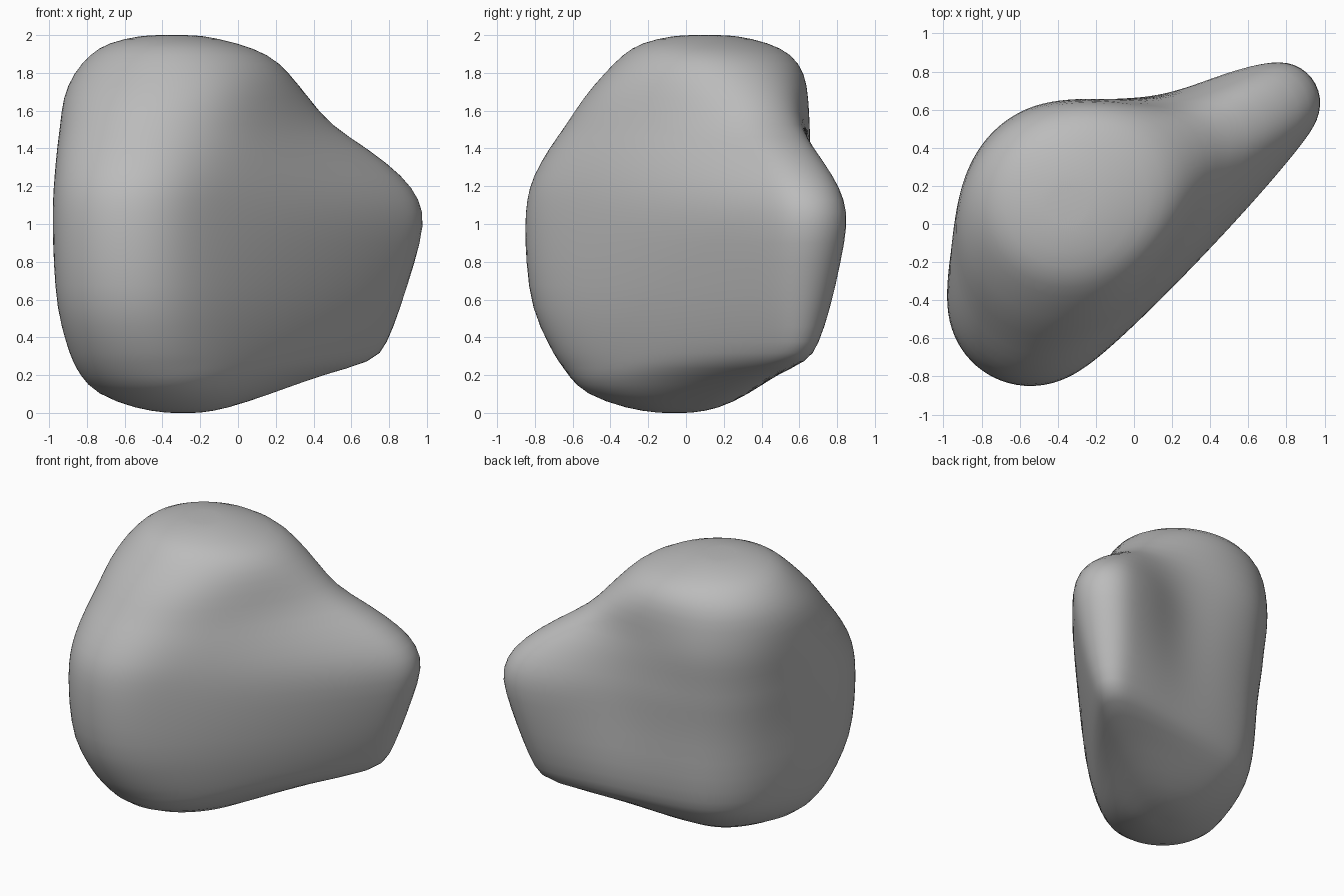
import bpy
import bmesh
import math
from mathutils import Vector

if "Cube" in bpy.data.objects:
    bpy.data.objects.remove(bpy.data.objects["Cube"], do_unlink=True)

SEGMENTS = 72
POWER = 14                              # lower values blend the masses more softly
CORE = Vector((-0.32, 0.07))            # centre of the main mass
FRONT_REACH = Vector((-0.225, -0.49))   # offset of the front bulge
SPUR_REACH = Vector((1.09, 0.57))       # offset of the thin side spur

# Height, core radius, front reach, front radius, spur reach, spur radius
LEVELS = [
    (0.0, 0.09, 0, 0.01, 0, 0.01),
    (0.02, 0.21, 0.25, 0.16, 0.12, 0.12),
    (0.1, 0.35, 0.42, 0.34, 0.36, 0.1),
    (0.2, 0.45, 0.58, 0.385, 0.64, 0.07),
    (0.27, 0.49, 0.7, 0.395, 0.89, 0.08),
    (0.36, 0.52, 0.8, 0.405, 0.92, 0.11),
    (0.55, 0.55, 0.95, 0.425, 0.93, 0.17),
    (0.8, 0.56, 1, 0.43, 0.97, 0.205),
    (1.0, 0.57, 1, 0.435, 1, 0.225),
    (1.13, 0.58, 0.98, 0.435, 0.98, 0.22),
    (1.25, 0.58, 0.91, 0.44, 0.92, 0.2),
    (1.4, 0.58, 0.72, 0.455, 0.76, 0.19),
    (1.52, 0.57, 0.54, 0.46, 0.54, 0.24),
    (1.67, 0.54, 0.28, 0.5, 0.37, 0.32),
    (1.8, 0.51, 0.1, 0.45, 0.22, 0.38),
    (1.9, 0.43, 0, 0.36, 0.12, 0.38),
    (1.96, 0.34, 0, 0.01, 0, 0.01),
    (2.0, 0.16, 0, 0.01, 0, 0.01),
]


def ramp(z, start, end):
    return min(1, max(0, (z - start) / (end - start)))


def outline(z, core_r, front_t, front_r, spur_t, spur_r):
    """Evenly spaced points around a soft hull of three circles."""
    base = CORE + Vector((-0.03, 0.03)) * ramp(z, 1.3, 1.7) + Vector((0, -0.1)) * ramp(z, 0.3, 0)
    lean = Vector((0.03, -0.03)) * ramp(z, 1.45, 0.8)
    circles = [(lean, core_r), (FRONT_REACH * front_t, front_r), (SPUR_REACH * spur_t, spur_r)]
    steps = SEGMENTS * 8
    hull = []
    for i in range(steps):
        a = math.radians(135) + math.tau * i / steps
        d = Vector((math.cos(a), math.sin(a)))
        reach = [max(0, c.dot(d) + r) for c, r in circles]
        total = sum(h ** POWER for h in reach) ** (1 / POWER)
        point = base.copy()
        for (c, r), h in zip(circles, reach):
            point += (c + d * r) * (h / total) ** (POWER - 1)
        hull.append(point)
    hull.append(hull[0])
    spans = [(q - p).length for p, q in zip(hull, hull[1:])]
    total = sum(spans)
    points, walked, j = [], 0.0, 0
    for i in range(SEGMENTS):
        target = total * i / SEGMENTS
        while walked + spans[j] < target:
            walked += spans[j]
            j += 1
        points.append(hull[j].lerp(hull[j + 1], (target - walked) / max(spans[j], 1e-9)))
    return points


def hollow(p):
    """Press a shallow hollow into the back, beside the spur."""
    offset = p - Vector((0.14, 0.76, 1.1))
    spread = (offset.xy.length / 0.38) ** 2 + (offset.z / 0.55) ** 2
    return p + Vector((0.01, -0.08, 0)) * math.exp(-spread)


# Loft the outlines into one closed stone
bm = bmesh.new()
rings = []
for level in LEVELS:
    rings.append([bm.verts.new(hollow(Vector((p.x, p.y, level[0])))) for p in outline(*level)])
for low, high in zip(rings, rings[1:]):
    for i in range(SEGMENTS):
        k = (i + 1) % SEGMENTS
        bm.faces.new((low[i], low[k], high[k], high[i]))
for ring in (rings[0], rings[-1]):
    cap = bm.faces.new(ring)
    bmesh.ops.poke(bm, faces=[cap])
bmesh.ops.recalc_face_normals(bm, faces=bm.faces)

mesh = bpy.data.meshes.new("boulder")
bm.to_mesh(mesh)
bm.free()
boulder = bpy.data.objects.new("boulder", mesh)
bpy.context.collection.objects.link(boulder)

# Plain grey stone
stone = bpy.data.materials.new("stone_grey")
stone.use_nodes = True
colour = (0.5, 0.5, 0.5, 1)
stone.diffuse_color = colour
stone.node_tree.nodes["Principled BSDF"].inputs["Base Color"].default_value = colour
mesh.materials.append(stone)

# Rounded surface
subsurf = boulder.modifiers.new("rounding", "SUBSURF")
subsurf.levels = subsurf.render_levels = 1
for face in mesh.polygons:
    face.use_smooth = True
